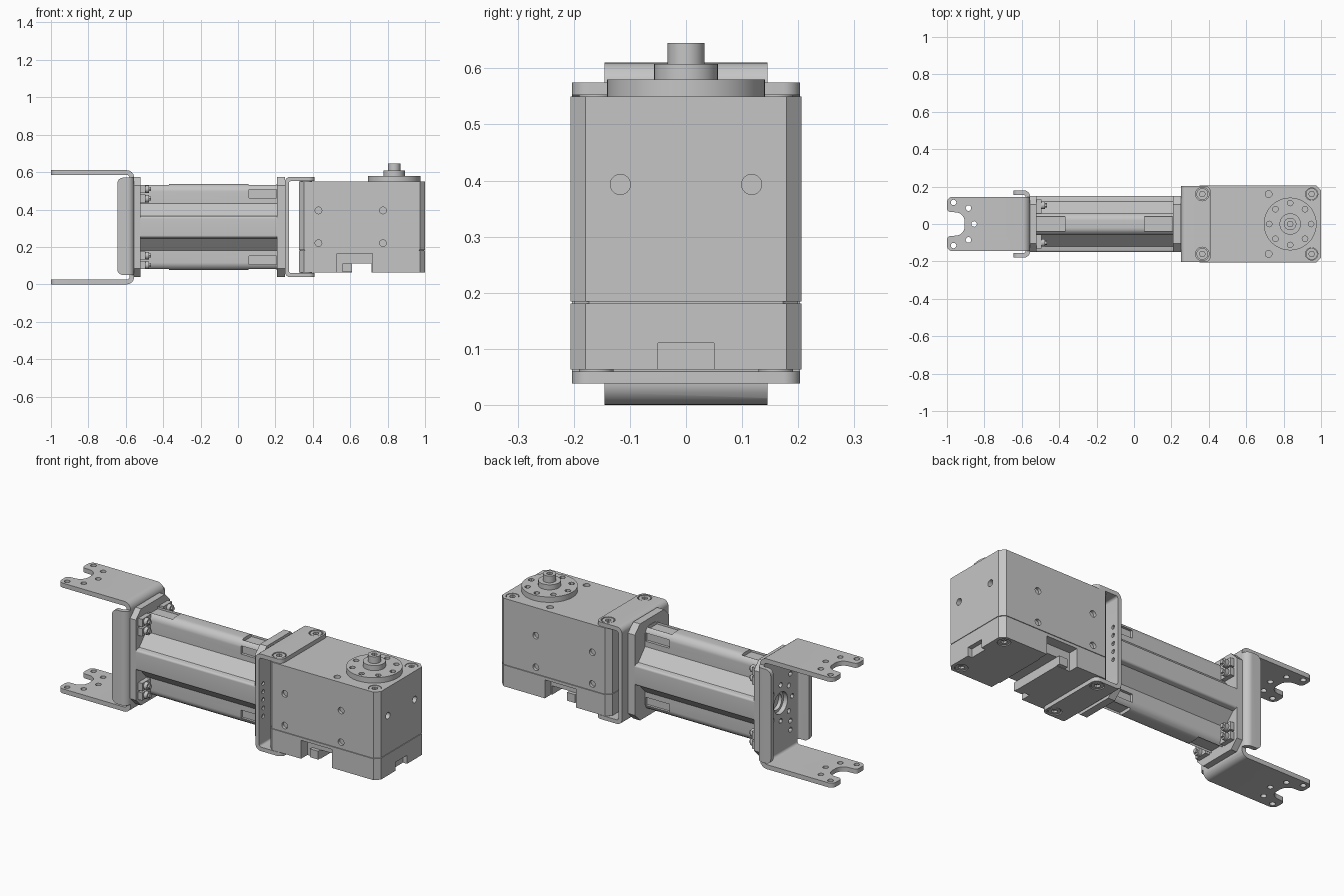
import bpy, bmesh, math
from mathutils import Vector

if "Cube" in bpy.data.objects:
    bpy.data.objects.remove(bpy.data.objects["Cube"], do_unlink=True)

GREY = (0.56, 0.56, 0.56, 1)
metal = bpy.data.materials.new("light grey metal")
metal.use_nodes = True
metal.diffuse_color = GREY
metal.node_tree.nodes["Principled BSDF"].inputs["Base Color"].default_value = GREY

MID = 0.306   # height of the long axis
AXES = {"x": lambda a, b, t: (t, a, b),
        "y": lambda a, b, t: (a, t, b),
        "z": lambda a, b, t: (a, b, t)}


def add_prism(bm, pts, axis, lo, hi):
    place = AXES[axis]
    a = [bm.verts.new(place(p[0], p[1], lo)) for p in pts]
    b = [bm.verts.new(place(p[0], p[1], hi)) for p in pts]
    bm.faces.new(a[::-1])
    bm.faces.new(b)
    for i in range(len(pts)):
        j = (i + 1) % len(pts)
        bm.faces.new((a[i], a[j], b[j], b[i]))


def circle(c, r, n=24):
    return [(c[0] + r * math.cos(i * math.tau / n), c[1] + r * math.sin(i * math.tau / n))
            for i in range(n)]


def rect(x0, y0, x1, y1):
    return [(x0, y0), (x1, y0), (x1, y1), (x0, y1)]


def rounded(pts, n=6):
    """Round the corners whose third value is a radius."""
    out = []
    for i, p in enumerate(pts):
        v = Vector(p[:2])
        if len(p) < 3:
            out.append(tuple(v))
            continue
        d1 = (Vector(pts[i - 1][:2]) - v).normalized()
        d2 = (Vector(pts[(i + 1) % len(pts)][:2]) - v).normalized()
        half = d1.angle(d2) / 2
        a, b = v + d1 * p[2] / math.tan(half), v + d2 * p[2] / math.tan(half)
        c = v + (d1 + d2).normalized() * p[2] / math.sin(half)
        for k in range(n + 1):
            q = (a - c).lerp(b - c, k / n).normalized() * p[2]
            out.append(tuple(c + q))
    return out


def make(name, *solids):
    """Each solid is (outline, axis, low, high)."""
    bm = bmesh.new()
    for s in solids:
        add_prism(bm, *s)
    bmesh.ops.recalc_face_normals(bm, faces=bm.faces)
    mesh = bpy.data.meshes.new(name)
    bm.to_mesh(mesh)
    bm.free()
    mesh.materials.append(metal)
    ob = bpy.data.objects.new(name, mesh)
    bpy.context.collection.objects.link(ob)
    return ob


def carve(ob, *solids, mode="DIFFERENCE"):
    cutter = make("cutter", *solids)
    cutter.hide_render = True
    mod = ob.modifiers.new("carve", "BOOLEAN")
    mod.operation, mod.object, mod.solver = mode, cutter, "EXACT"
    bpy.context.view_layer.update()
    mesh = bpy.data.meshes.new_from_object(
        ob.evaluated_get(bpy.context.evaluated_depsgraph_get()))
    ob.modifiers.clear()
    ob.data = mesh
    bpy.data.objects.remove(cutter, do_unlink=True)


def cyl(axis, c, r, lo, hi, n=24):
    return (circle(c, r, n), axis, lo, hi)


def side_box(x0, x1, sy, y0, y1, sz, z0, z1):
    """Box along the arm, placed in one of the four quarters."""
    zs = sorted((MID + sz * z0, MID + sz * z1))
    return (rect(x0, zs[0], x1, zs[1]), "y", *sorted((sy * y0, sy * y1)))


QUARTERS = [(sy, sz) for sy in (-1, 1) for sz in (-1, 1)]

# Forked U bracket
fork = make("fork_bracket", (rounded([
    (-1, 0), (-.555, 0, .04), (-.555, .61, .04), (-1, .61),
    (-1, .585), (-.58, .585, .015), (-.58, .025, .015), (-1, .025)]), "y", -.145, .145))
carve(fork, (rounded([
    (-.5, -.145), (-.5, .145), (-1, .145, .03), (-1, .065, .02), (-.905, .06, .05),
    (-.905, -.06, .05), (-1, -.065, .02), (-1, -.145, .03)]), "z", -.1, .7), mode="INTERSECT")
carve(fork, *[cyl("z", (x, s * y), .015, -.1, .7, 16)
              for x, y in ((-.965, .115), (-.885, .085)) for s in (-1, 1)],
      cyl("z", (-.855, 0), .015, -.1, .7, 16))

# Side flanges of the bracket
flange = make("bracket_side_flanges", (rounded([
    (-.645, -.18), (-.555, -.18, .035), (-.555, .18, .035), (-.645, .18),
    (-.645, .156), (-.58, .156, .012), (-.58, -.156, .012), (-.645, -.156)]), "z", .05, .57))
carve(flange, (rounded([(-.645, .05, .03), (-.5, .05), (-.5, .57), (-.645, .57, .03)]),
               "y", -.3, .3), mode="INTERSECT")
web_holes = [cyl("x", (0, MID), .06, -.7, -.55)]
web_holes += [cyl("x", p, .014, -.7, -.55, 12) for p in circle((0, MID), .1, 8)]
web_holes += [cyl("x", (sy * .085, MID + sz * dz), .014, -.7, -.55, 12)
              for sy, sz in QUARTERS for dz in (.13, .18)]
for part in (fork, flange):
    carve(part, *web_holes)

# Chamfered end plates of the extrusion
def octagon(w, h, c):
    return [(-w, MID - h + c), (-w + c, MID - h), (w - c, MID - h), (w, MID - h + c),
            (w, MID + h - c), (w - c, MID + h), (-w + c, MID + h), (-w, MID + h - c)]

outer_plate = make("outer_end_plate", (octagon(.15, .267, .045), "x", -.555, -.52))
carve(outer_plate, cyl("x", (0, MID), .045, -.6, -.535))
make("inner_end_plate", (octagon(.15, .267, .045), "x", .208, .25))

# Extruded arm: cross-shaped section with rounded lobes, one quarter mirrored
quarter = rounded([(.15, 0), (.15, .055, .012), (.12, .06), (.06, .125), (.06, .23, .04), (0, .23)])
quarter = quarter[1:-1]
half = quarter + [(-y, z) for y, z in reversed(quarter)]
section = half + [(-y, -z) for y, z in half]
arm = make("arm_extrusion", ([(y, z + MID) for y, z in section], "x", -.52, .21))
pockets = []
for s in (-1, 1):
    for x0, x1 in ((-.53, -.37), (.055, .206)):
        pockets.append(side_box(x0, x1, 1, -.04, .04, s, .212, .3))
for sy, sz in QUARTERS:
    pockets.append(side_box(.06, .206, sy, .045, .2, sz, .155, .2))
carve(arm, *pockets)

# Clamp blocks and screws behind the outer plate
make("clamp_blocks", *[side_box(-.525, -.495, sy, .055, .13, sz, z0, z0 + .043)
                       for sy, sz in QUARTERS for z0 in (.13, .182)])
screws = []
for sy, sz in QUARTERS:
    for dz in (.152, .203):
        c = (sy * .1, MID + sz * dz)
        screws += [cyl("x", c, .02, -.525, -.475, 16), cyl("x", c, .012, -.48, -.465, 6)]
make("clamp_screws", *screws)

# C bracket holding the servo
holder = make("servo_bracket", (rounded([
    (.25, .038, .03), (.41, .038), (.41, .06), (.272, .06, .012), (.272, .552, .012),
    (.41, .552), (.41, .575), (.25, .575, .03)]), "y", -.203, .203))
carve(holder, (rounded([(.2, -.203), (.41, -.203, .03), (.41, .203, .03), (.2, .203)]),
               "z", 0, .7), mode="INTERSECT")
carve(holder, *[cyl("x", (s * .168, MID + i * .045), .011, .262, .3, 12)
                for s in (-1, 1) for i in range(-2, 3)])
carve(holder, *[cyl("z", (.365, s * .16), .036, 0, .7) for s in (-1, 1)])

# Servo case: lower cover and main housing
def case_outline(g, c=.027):
    x0, x1, w = .325 + g, 1 - g, .206 - g
    return [(x0 + c, -w), (x1 - c, -w), (x1, -w + c), (x1, w - c), (x1 - c, w),
            (x0 + c, w), (x0, w - c), (x0, -w + c)]

housing = make("servo_housing", (case_outline(0), "z", .184, .55))
cover = make("servo_cover", (case_outline(0), "z", .063, .181))
make("servo_seam", (case_outline(.006), "z", .17, .2))
carve(cover, (rect(.61, .0, .715, .112), "y", -.3, .3),
      (rect(.975, 0, 1.1, .11), "y", -.05, .05))
carve(cover, *[(rect(.53, .0, .72, .165), "y", *sorted((s * .15, s * .3))) for s in (-1, 1)])
make("connector_blocks", *[(rect(.56, .066, .61, .112), "y", *sorted((s * .14, s * .17)))
                           for s in (-1, 1)])

# Threaded holes in the case
carve(housing, *[cyl("y", (x, z), .018, *sorted((s * .19, s * .3)))
                 for x in (.43, .775) for z in (.22, .395) for s in (-1, 1)],
      *[cyl("x", (s * .117, .393), .018, .975, 1.1) for s in (-1, 1)],
      *[cyl("z", (.72, s * .16), .018, .53, .7) for s in (-1, 1)],
      *[cyl("z", (.95, s * .16), .033, .535, .7) for s in (-1, 1)])
carve(cover, *[cyl("z", (.95, s * .16), .033, 0, .078) for s in (-1, 1)])

# Case screws with hexagon sockets
def socket_screw(name, x, y, z0, z1, up):
    ob = make(name, cyl("z", (x, y), .031, z0, z1))
    lo, hi = (z1 - .012, z1 + .1) if up else (z0 - .1, z0 + .012)
    carve(ob, cyl("z", (x, y), .016, lo, hi, 6))

for side, y in (("left", .16), ("right", -.16)):
    socket_screw(side + "_top_front_screw", .95, y, .53, .548, True)
    socket_screw(side + "_bottom_screw", .95, y, .067, .085, False)
    socket_screw(side + "_holder_top_screw", .365, y, .545, .573, True)
    socket_screw(side + "_holder_bottom_screw", .365, y, .04, .066, False)

# Output horn
CENTRE = (.835, 0)
horn = make("horn_disc", cyl("z", CENTRE, .141, .548, .58, 48))
carve(horn, *[cyl("z", p, .015, .56, .7, 12) for p in circle(CENTRE, .112, 8)])
make("horn_boss", cyl("z", CENTRE, .057, .57, .608, 32))
pin = make("horn_pin", cyl("z", CENTRE, .033, .6, .645, 32))
carve(pin, cyl("z", CENTRE, .016, .625, .7, 6))

# Smooth round walls, keep edges crisp
for ob in bpy.context.collection.objects:
    if ob.type == "MESH" and metal.name in ob.data.materials:
        bpy.ops.object.select_all(action="DESELECT")
        ob.select_set(True)
        bpy.context.view_layer.objects.active = ob
        bpy.ops.object.shade_smooth_by_angle(angle=math.radians(30))
